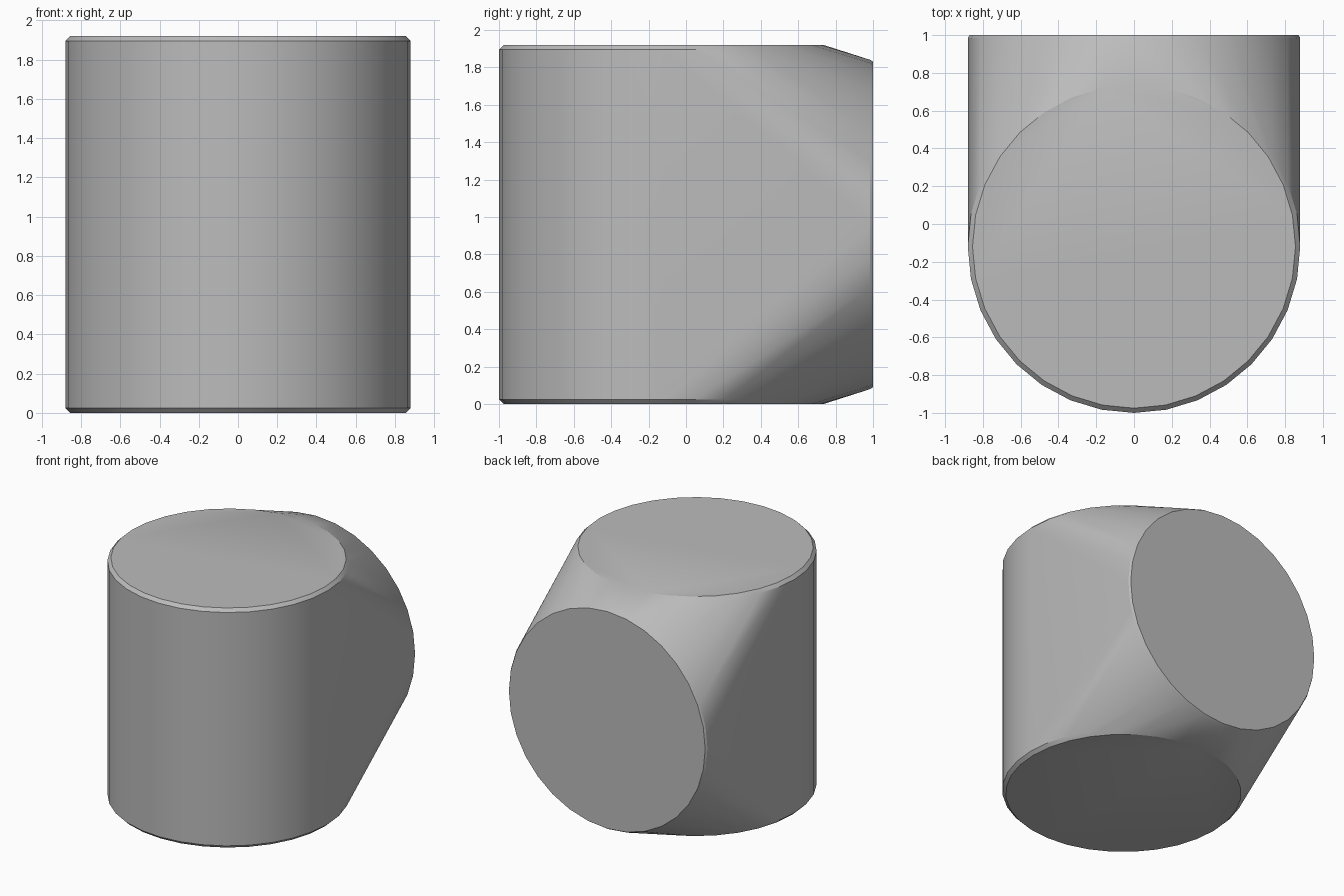
import bpy, bmesh, math
from mathutils import Vector

cube = bpy.data.objects.get("Cube")
if cube:
    bpy.data.objects.remove(cube, do_unlink=True)

SEGMENTS = 32
HEIGHT = 1.92
RADIUS = 0.88
BEVEL = 0.025

grey = bpy.data.materials.new("plain_grey")
grey.use_nodes = True
grey.diffuse_color = (0.5, 0.5, 0.5, 1)
grey.node_tree.nodes["Principled BSDF"].inputs["Base Color"].default_value = (0.5, 0.5, 0.5, 1)


def add_ring(bm, centre, radius, u, v):
    """Circle of points in the plane spanned by u and v."""
    for i in range(SEGMENTS):
        a = math.tau * i / SEGMENTS
        bm.verts.new(centre + radius * (math.cos(a) * u + math.sin(a) * v))


X, Y, Z = Vector((1, 0, 0)), Vector((0, 1, 0)), Vector((0, 0, 1))
bm = bmesh.new()

# Upright cylinder with a narrow bevel on both rims
axis_y = RADIUS - 1
for z, radius in ((0, RADIUS - BEVEL), (BEVEL, RADIUS),
                  (HEIGHT - BEVEL, RADIUS), (HEIGHT, RADIUS - BEVEL)):
    add_ring(bm, Vector((0, axis_y, z)), radius, X, Y)

# Round back face, with a slight rim
for y, radius in ((0.985, RADIUS), (1, RADIUS - 0.01)):
    add_ring(bm, Vector((0, y, HEIGHT / 2)), radius, X, Z)

# Skin stretched over the cylinder and the back disc
hull = bmesh.ops.convex_hull(bm, input=bm.verts[:])
loose = {g for g in hull["geom_interior"] + hull["geom_unused"]
         if isinstance(g, bmesh.types.BMVert)}
bmesh.ops.delete(bm, geom=list(loose), context="VERTS")
bmesh.ops.dissolve_limit(bm, angle_limit=math.radians(0.5),
                         verts=bm.verts[:], edges=bm.edges[:])
bmesh.ops.recalc_face_normals(bm, faces=bm.faces[:])

mesh = bpy.data.meshes.new("rounded_block")
bm.to_mesh(mesh)
bm.free()
mesh.materials.append(grey)
block = bpy.data.objects.new("rounded_block", mesh)
bpy.context.collection.objects.link(block)

bpy.ops.object.select_all(action="DESELECT")
block.select_set(True)
bpy.context.view_layer.objects.active = block
bpy.ops.object.shade_smooth_by_angle(angle=math.radians(18))
